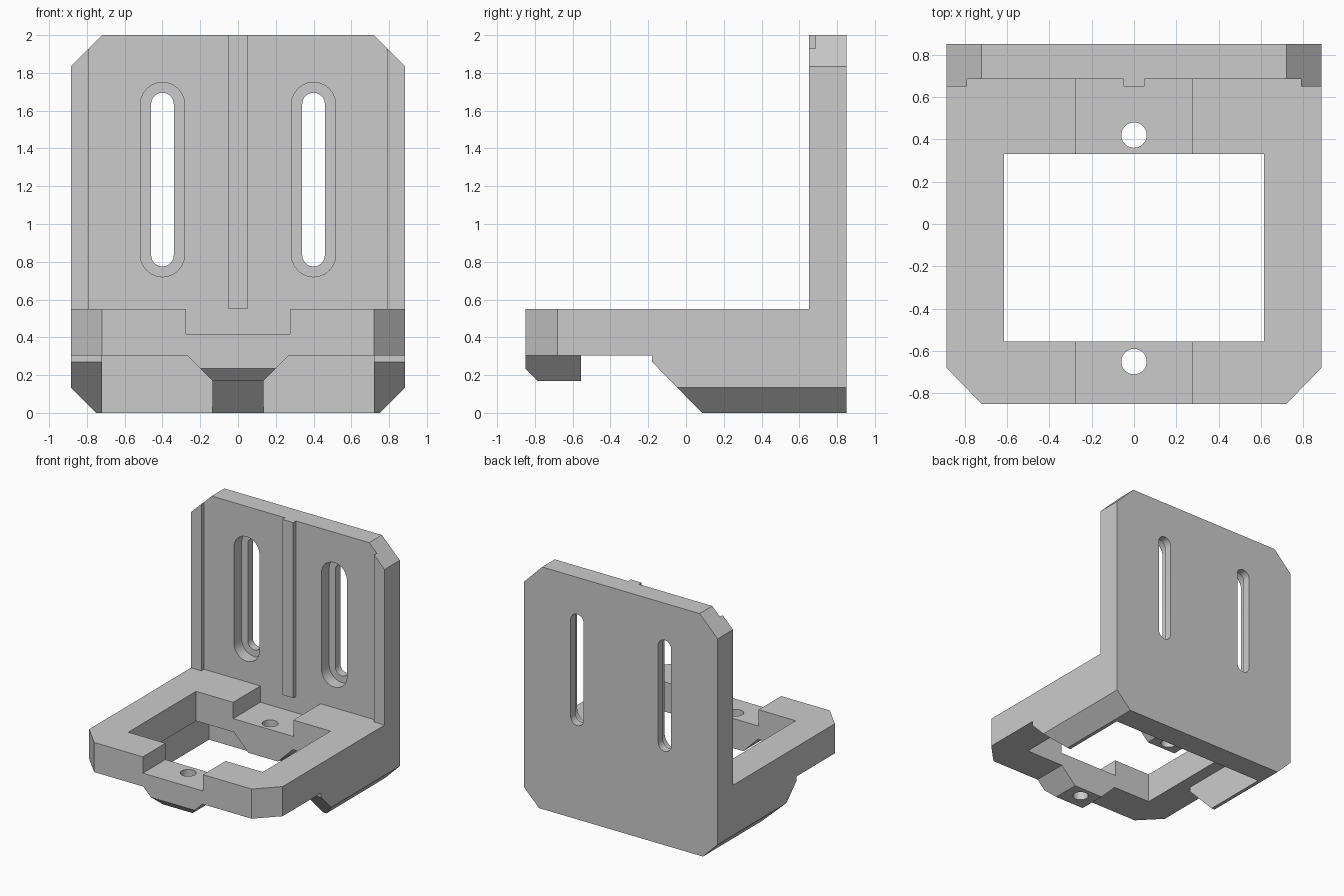
import bpy, bmesh, math
from mathutils import Vector

old = bpy.data.objects.get("Cube")
if old:
    bpy.data.objects.remove(old, do_unlink=True)

gray = bpy.data.materials.new("plain gray")
gray.use_nodes = True
gray.diffuse_color = (0.6, 0.6, 0.6, 1)
gray.node_tree.nodes["Principled BSDF"].inputs["Base Color"].default_value = (0.6, 0.6, 0.6, 1)


def prism(name, outline, axis, start, end):
    """Extrude a 2D outline along an axis; the outline uses the other two axes in order."""
    bm = bmesh.new()

    def place(point, depth):
        co = list(point)
        co.insert("xyz".index(axis), depth)
        return bm.verts.new(co)
    face = bm.faces.new([place(p, start) for p in outline])
    shift = Vector([(end - start) * (a == axis) for a in "xyz"])
    result = bmesh.ops.extrude_face_region(bm, geom=[face])
    moved = [v for v in result["geom"] if isinstance(v, bmesh.types.BMVert)]
    bmesh.ops.translate(bm, verts=moved, vec=shift)
    bmesh.ops.recalc_face_normals(bm, faces=bm.faces)
    mesh = bpy.data.meshes.new(name)
    bm.to_mesh(mesh)
    bm.free()
    mesh.materials.append(gray)
    ob = bpy.data.objects.new(name, mesh)
    bpy.context.collection.objects.link(ob)
    return ob


def box(name, x0, x1, y0, y1, z0, z1):
    return prism(name, [(x0, y0), (x1, y0), (x1, y1), (x0, y1)], "z", z0, z1)


def combine(target, tool, operation="DIFFERENCE"):
    """Apply a boolean and discard the tool."""
    mod = target.modifiers.new("combine", "BOOLEAN")
    mod.operation, mod.solver, mod.object = operation, "EXACT", tool
    bpy.context.view_layer.objects.active = target
    bpy.ops.object.modifier_apply(modifier=mod.name)
    bpy.data.objects.remove(tool, do_unlink=True)


def stadium(x, z0, z1, r, steps=12):
    """Outline of an upright slot with round ends."""
    arc = [math.pi * i / steps for i in range(steps + 1)]
    top = [(x + r * math.cos(a), z1 - r + r * math.sin(a)) for a in arc]
    bottom = [(x - r * math.cos(a), z0 + r - r * math.sin(a)) for a in arc]
    return top + bottom


def mirrored(half):
    return half + [(-x, z) for x, z in reversed(half)]


# Side profile of the whole bracket, trimmed by the front silhouette
profile = [(-.85, .305), (-.18, .305), (-.18, .27), (.085, 0), (.85, 0),
           (.85, 2), (.65, 2), (.65, .55), (-.85, .55)]
bracket = prism("angle_bracket", profile, "x", -1, 1)
silhouette = mirrored([(.75, 0), (.885, .135), (.885, 1.835), (.72, 2)])
combine(bracket, prism("silhouette", silhouette, "y", -1, 1), "INTERSECT")

# Space between the two side gussets
combine(bracket, box("underside_cutter", -.72, .72, -.5, .65, -.1, .305))

# Chamfered front corners of the base
for s in (-1, 1):
    corner = [(s * .72, -.85), (s * .72, -1), (s, -1), (s, -.565), (s * .885, -.68)]
    combine(bracket, prism("corner_cutter", corner, "z", -.1, 1))

# Tapered bosses under the front and rear bridges, with a brace to the back plate
taper = mirrored([(.135, .17), (.27, .305), (.27, .4)])
front_boss = prism("front_boss", taper, "y", -.85, -.5)
nose = [(-.85, .235), (-.785, .17), (-.785, .1), (-.9, .1), (-.9, .235)]
combine(front_boss, prism("nose_cutter", nose, "x", -1, 1))
brace = [(.48, .17), (.65, 0), (.7, .05), (.7, .22), (.48, .22)]
for boss in (front_boss, prism("rear_boss", taper, "y", .25, .7),
             prism("rear_brace", brace, "x", -.135, .135)):
    combine(bracket, boss, "UNION")

# Central window, bridge pockets and screw holes
combine(bracket, box("window_cutter", -.615, .615, -.555, .33, -.1, 1))
combine(bracket, box("front_pocket", -.275, .275, -1, -.5, .415, .7))
combine(bracket, box("rear_pocket", -.275, .275, .3, .685, .415, .55))
for y in (-.65, .42):
    circle = [(.06 * math.cos(a), y + .06 * math.sin(a))
              for a in (math.tau * i / 32 for i in range(32))]
    combine(bracket, prism("hole_cutter", circle, "z", .1, .7))

# Recessed panels between the ribs, and stepped slots
for s in (-1, 1):
    x0, x1 = sorted((s * .05, s * .79))
    combine(bracket, box("panel_cutter", x0, x1, .6, .685, .55, 2.1))
    combine(bracket, prism("slot_step", stadium(s * .4, .72, 1.75, .117), "y", .6, .785))
    combine(bracket, prism("slot_through", stadium(s * .4, .775, 1.695, .06), "y", .6, 1))

# Smooth round walls, crisp edges elsewhere
bpy.ops.object.select_all(action="DESELECT")
bracket.select_set(True)
bpy.context.view_layer.objects.active = bracket
bpy.ops.object.shade_smooth_by_angle(angle=math.radians(30))
